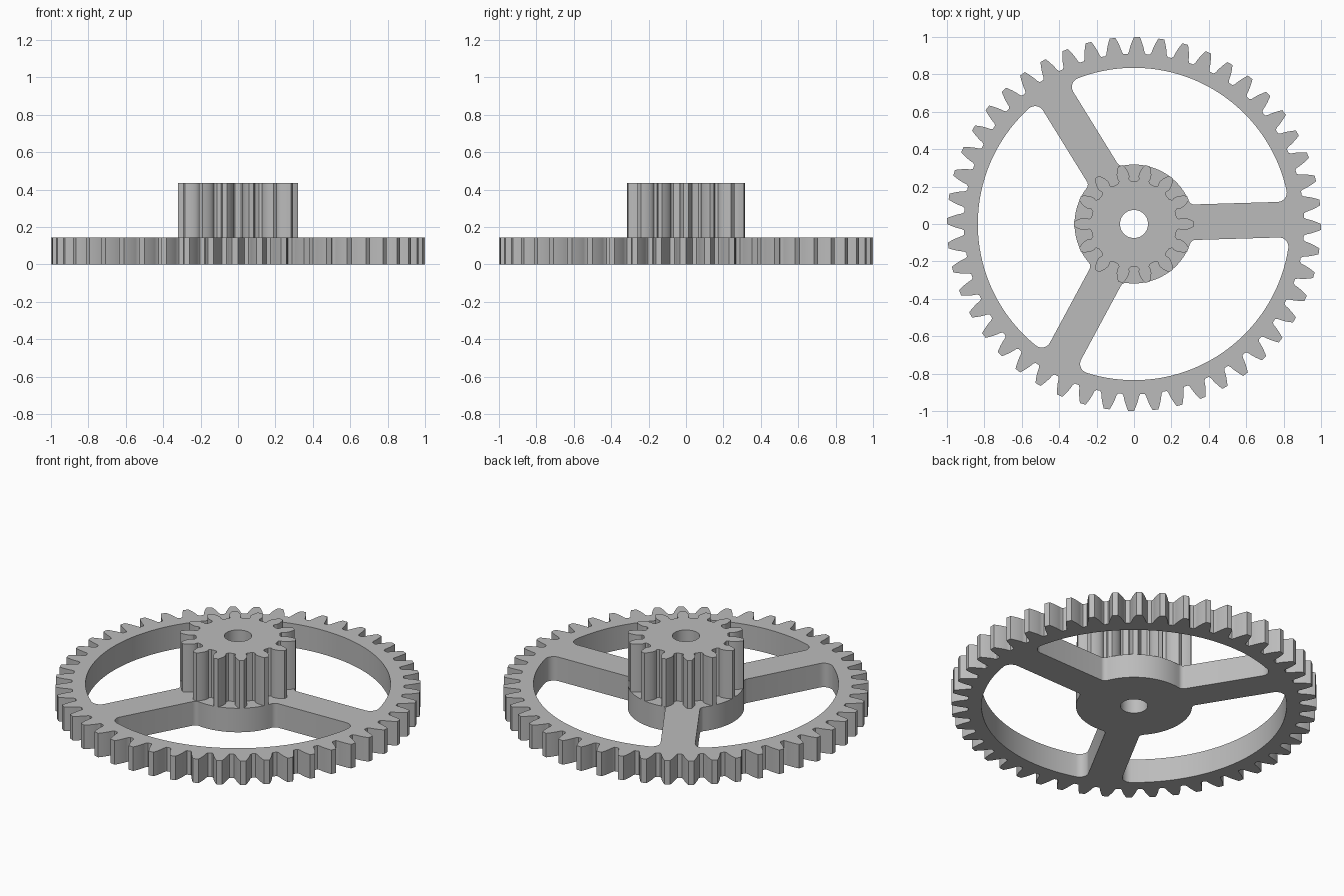
import bpy
import bmesh
from math import pi, sin, cos, tan, acos, sqrt, atan2, radians
from mathutils import Vector, Matrix

cube = bpy.data.objects.get("Cube")
if cube:
    bpy.data.objects.remove(cube, do_unlink=True)

grey = bpy.data.materials.new("light_grey")
grey.use_nodes = True
COLOUR = (0.5, 0.5, 0.5, 1)
grey.diffuse_color = COLOUR
grey.node_tree.nodes["Principled BSDF"].inputs["Base Color"].default_value = COLOUR

MODULE = 0.04            # shared tooth size of both gears
PRESSURE = radians(20)
WHEEL_HEIGHT, TOTAL_HEIGHT = 0.145, 0.435
BORE = 0.075
HUB, RIM = 0.318, 0.835  # radii bounding the openings
SPOKE_HALF = 0.095
SPOKE_ANGLE = radians(1.7)


def polar(r, a):
    return Vector((r * cos(a), r * sin(a)))


def arc(centre, r, start, end, steps):
    return [centre + polar(r, start + (end - start) * i / steps) for i in range(steps + 1)]


def circle(r, steps=48):
    return arc(Vector((0, 0)), r, 0, 2 * pi, steps)[:-1]


def involute(a):
    return tan(a) - a


def gear_outline(teeth, phase):
    """Involute gear outline with softened roots."""
    tip = MODULE * (teeth + 2) / 2
    root = MODULE * (teeth - 2.5) / 2
    base = MODULE * teeth / 2 * cos(PRESSURE)

    def half_angle(r):
        a = acos(min(1, base / r))
        half = pi / (2 * teeth) + involute(PRESSURE) - involute(a)
        return half * (0.88 if r < base - 0.01 else 1)   # undercut below base circle

    low = root + 0.012
    half_root = half_angle(low)
    flank = [(root, half_root + 0.4 * (pi / teeth - half_root))]
    flank += [(r, half_angle(r)) for r in (low + (tip - low) * i / 7 for i in range(8))]
    points = []
    for k in range(teeth):
        mid = phase + 2 * pi * k / teeth
        points += [polar(r, mid - h) for r, h in flank]
        points += [polar(r, mid + h) for r, h in reversed(flank)]
    return points


def opening_outline(turn):
    """Filleted opening between two spokes; half is built, then mirrored."""
    small, large = 0.03, 0.05
    y_in, y_out = SPOKE_HALF + small, SPOKE_HALF + large
    c_in = Vector((sqrt((HUB + small) ** 2 - y_in ** 2), y_in))
    c_out = Vector((sqrt((RIM - large) ** 2 - y_out ** 2), y_out))
    a_in, a_out = atan2(c_in.y, c_in.x), atan2(c_out.y, c_out.x)
    origin = Vector((0, 0))
    half = arc(origin, HUB, pi / 3, a_in, 10)
    half += arc(c_in, small, a_in + pi, 1.5 * pi, 6)[1:]
    half += arc(c_out, large, -pi / 2, a_out, 8)
    half += arc(origin, RIM, a_out, pi / 3, 20)[1:]
    axis = polar(1, pi / 3)
    mirrored = [2 * p.dot(axis) * axis - p for p in reversed(half)]
    rotation = Matrix.Rotation(turn, 2)
    return [rotation @ p for p in half + mirrored[1:-1]]


def extruded_plate(name, outlines, bottom, top):
    """Fill the first outline, leave the others as holes, and give it height."""
    curve = bpy.data.curves.new(name, "CURVE")
    curve.dimensions = "2D"
    curve.fill_mode = "BOTH"
    curve.extrude = (top - bottom) / 2
    for outline in outlines:
        spline = curve.splines.new("POLY")
        spline.points.add(len(outline) - 1)
        for point, p in zip(spline.points, outline):
            point.co = (p.x, p.y, 0, 1)
        spline.use_cyclic_u = True
    source = bpy.data.objects.new(name + "_curve", curve)
    bpy.context.collection.objects.link(source)
    bpy.context.view_layer.update()
    graph = bpy.context.evaluated_depsgraph_get()
    mesh = bpy.data.meshes.new_from_object(source.evaluated_get(graph))
    bpy.data.objects.remove(source, do_unlink=True)

    bm = bmesh.new()
    bm.from_mesh(mesh)
    bmesh.ops.remove_doubles(bm, verts=bm.verts, dist=0.0001)
    bmesh.ops.recalc_face_normals(bm, faces=bm.faces)
    bmesh.ops.translate(bm, verts=bm.verts, vec=(0, 0, (top + bottom) / 2))
    bm.to_mesh(mesh)
    bm.free()
    mesh.materials.clear()
    mesh.materials.append(grey)
    obj = bpy.data.objects.new(name, mesh)
    bpy.context.collection.objects.link(obj)
    bpy.ops.object.select_all(action="DESELECT")
    obj.select_set(True)
    bpy.context.view_layer.objects.active = obj
    bpy.ops.object.shade_smooth_by_angle(angle=radians(25))
    return obj


# Large toothed wheel with three spokes
openings = [opening_outline(SPOKE_ANGLE + 2 * pi * k / 3) for k in range(3)]
extruded_plate("spoked_wheel", [gear_outline(48, radians(-0.9)), circle(BORE)] + openings,
               0, WHEEL_HEIGHT)

# Small gear standing on the hub
extruded_plate("small_gear", [gear_outline(14, 0), circle(BORE)], WHEEL_HEIGHT, TOTAL_HEIGHT)
